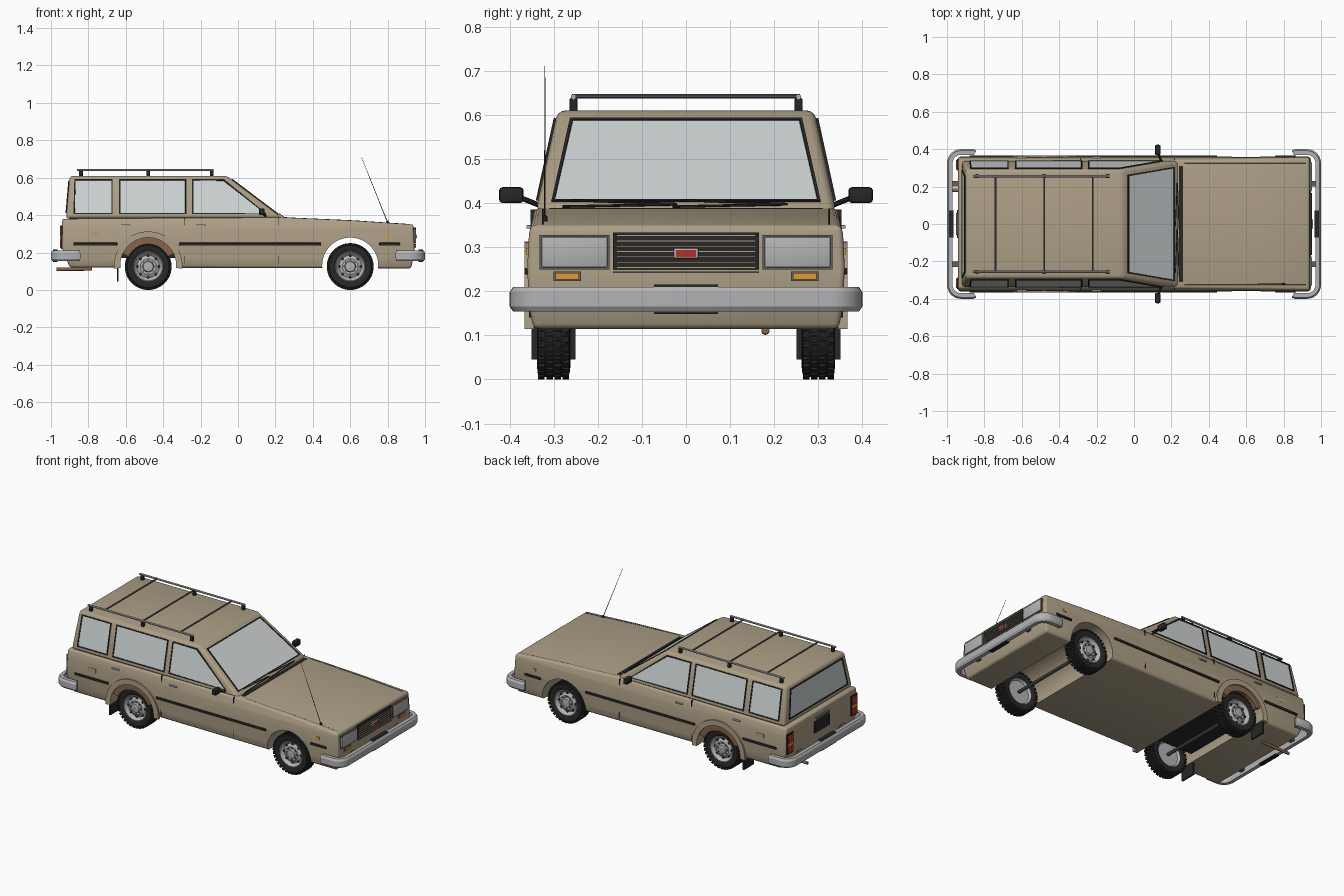
import bpy, bmesh, math
from mathutils import Vector, Matrix

if "Cube" in bpy.data.objects:
    bpy.data.objects.remove(bpy.data.objects["Cube"])

def mat(name, *c):
    m = bpy.data.materials.new(name); m.diffuse_color = (*c, 1); return m

PAINT = mat("beige_paint", .42, .35, .24)
BLACK = mat("black_trim", .02, .02, .02)
GLASS = mat("glass", .62, .66, .66)
CHROME = mat("chrome", .45, .45, .46)
DARK = mat("dark_metal", .12, .12, .12)
AMBER = mat("amber", .75, .32, .03)
RED = mat("red_lens", .45, .03, .02)
RUST = mat("rust", .24, .13, .07)

def finish(bm, name, mats, bevel=0, seg=2):
    bmesh.ops.recalc_face_normals(bm, faces=bm.faces[:])
    me = bpy.data.meshes.new(name); bm.to_mesh(me); bm.free()
    ob = bpy.data.objects.new(name, me); bpy.context.collection.objects.link(ob)
    for m in (mats if isinstance(mats, (list, tuple)) else [mats]):
        me.materials.append(m)
    if bevel:
        b = ob.modifiers.new("bevel", 'BEVEL')
        b.width, b.segments, b.limit_method, b.angle_limit = bevel, seg, 'ANGLE', math.radians(30)
    return ob

def box(name, x, y, z, m, bevel=0):
    bm = bmesh.new()
    c = [(a[0] + a[1]) / 2 for a in (x, y, z)]
    s = [abs(a[1] - a[0]) for a in (x, y, z)]
    bmesh.ops.create_cube(bm, size=1, matrix=Matrix.Translation(c) @ Matrix.Diagonal((*s, 1)))
    return finish(bm, name, m, bevel)

def rod(name, p, q, r, m, n=10, r2=None):
    p, q = Vector(p), Vector(q)
    bm = bmesh.new()
    M = Matrix.Translation((p + q) / 2) @ (q - p).to_track_quat('Z', 'Y').to_matrix().to_4x4()
    bmesh.ops.create_cone(bm, cap_ends=True, segments=n, radius1=r, radius2=r2 or r, depth=(q - p).length, matrix=M)
    return finish(bm, name, m)

def prism(name, pts, y0, y1, m):
    bm = bmesh.new()
    f = bm.faces.new([bm.verts.new((x, y0, z)) for x, z in pts])
    e = bmesh.ops.extrude_face_region(bm, geom=[f])['geom']
    bmesh.ops.translate(bm, verts=[v for v in e if isinstance(v, bmesh.types.BMVert)], vec=(0, y1 - y0, 0))
    return finish(bm, name, m)

def window(name, pts):
    """Glass pane with black rubber frame."""
    bm = bmesh.new()
    f = bm.faces.new([bm.verts.new(p) for p in pts]); f.normal_update()
    if f.normal.dot(f.calc_center_median() - Vector((-.35, 0, .45))) < 0: f.normal_flip()
    n = f.normal.copy()
    bmesh.ops.translate(bm, verts=f.verts[:], vec=n * -.004)
    e = bmesh.ops.extrude_face_region(bm, geom=[f])['geom']
    bmesh.ops.translate(bm, verts=[v for v in e if isinstance(v, bmesh.types.BMVert)], vec=n * .009)
    top = [g for g in e if isinstance(g, bmesh.types.BMFace)]
    bmesh.ops.inset_region(bm, faces=top, thickness=.009, depth=0)
    bmesh.ops.inset_region(bm, faces=top, thickness=.001, depth=-.003)
    top[0].material_index = 1
    return finish(bm, name, [BLACK, GLASS])

def lathe(bm, prof, c, n=40):
    rings = [[bm.verts.new((c[0] + r * math.cos(t), c[1] + y, c[2] + r * math.sin(t)))
              for t in (2 * math.pi * i / n for i in range(n))] for r, y in prof]
    for a, b in zip(rings, rings[1:]):
        for i in range(n):
            bm.faces.new((a[i], a[(i + 1) % n], b[(i + 1) % n], b[i]))
    return rings

def arch(name, cx, cz, r0, r1, y0, y1, m, a0=0, a1=180):
    t = [math.radians(a0 + (a1 - a0) * i / 20) for i in range(21)]
    pts = [(cx + r1 * math.cos(a), cz + r1 * math.sin(a)) for a in t]
    pts += [(cx + r0 * math.cos(a), cz + r0 * math.sin(a)) for a in reversed(t)]
    return prism(name, pts, y0, y1, m)

# lower body: side profile, widened slightly at mid height, wheel arches cut through
body = prism("lower_body", [(-.94, .38), (.24, .388), (.6, .372), (.938, .35), (.945, .2), (.925, .115),
                            (-.9, .12), (-.94, .22)], -1, 1, PAINT)
LEV = [(.11, .345), (.16, .355), (.25, .36), (.33, .356), (.39, .343)]
def half(z):
    for (a, p), (b, q) in zip(LEV, LEV[1:]):
        if z <= b: return p + (q - p) * (z - a) / (b - a)
bm = bmesh.new(); bm.from_mesh(body.data)
for z in (.16, .25, .33):
    bmesh.ops.bisect_plane(bm, geom=bm.verts[:] + bm.edges[:] + bm.faces[:], plane_co=(0, 0, z), plane_no=(0, 0, 1))
for v in bm.verts: v.co.y = math.copysign(half(v.co.z), v.co.y)
bm.to_mesh(body.data); bm.free()
bv = body.modifiers.new("bevel", 'BEVEL')
bv.width, bv.segments, bv.limit_method, bv.angle_limit = .012, 3, 'ANGLE', math.radians(35)
cutters = []
WX = (.6, -.48)
for x in WX:
    c = rod("arch_cutter", (x, -.5, .13), (x, .5, .13), .15, BLACK, 48)
    c.hide_render = True; cutters.append(c)
    b = body.modifiers.new("arch", 'BOOLEAN'); b.object, b.operation, b.solver = c, 'DIFFERENCE', 'EXACT'

# cabin with sloping sides
def cy(z): return .341 - .05 * (z - .38) / .23
bm = bmesh.new()
vs = [bm.verts.new((x, s * cy(z), z)) for x, z in ((.245, .38), (-.06, .61), (-.9, .61), (-.92, .38)) for s in (-1, 1)]
for f in ((0, 1, 3, 2), (2, 3, 5, 4), (4, 5, 7, 6), (6, 7, 1, 0), (0, 2, 4, 6), (1, 3, 5, 7)):
    bm.faces.new([vs[i] for i in f])
finish(bm, "cabin", PAINT, .018, 3)

# windows
def wx(z): return .245 - .305 * (z - .38) / .23
def rx(z): return -.92 + .02 * (z - .38) / .23
window("windshield", [(wx(z), y, z) for y, z in ((-.305, .402), (.305, .402), (.263, .59), (-.263, .59))])
window("rear_window", [(rx(z), y, z) for y, z in ((-.29, .41), (.29, .41), (.258, .585), (-.258, .585))])
for s in (-1, 1):
    for nm, pts in (("cargo", [(-.88, .405), (-.67, .405), (-.67, .592), (-.875, .592)]),
                    ("rear_door", [(-.635, .405), (-.275, .405), (-.275, .592), (-.635, .592)]),
                    ("front_door", [(-.245, .405), (.155, .405), (-.075, .592), (-.245, .592)])):
        window(nm + "_window", [(x, s * cy(z), z) for x, z in pts])

# wheels: treaded tyre, dished rim, holes and hub
for x in WX:
    for s in (-1, 1):
        c = (x, s * .3, .125)
        bm = bmesh.new()
        lathe(bm, [(.078, -.03), (.095, -.038), (.112, -.036), (.119, -.028), (.119, .028), (.112, .036),
                   (.095, .038), (.078, .03), (.078, -.03)], c)
        for row in range(4):
            for i in range(34):
                M = Matrix.Translation(c) @ Matrix.Rotation((i + row % 2 / 2) * 2 * math.pi / 34, 4, 'Y')
                M = M @ Matrix.Translation((.12, (row - 1.5) * .0185, 0)) @ Matrix.Diagonal((.01, .015, .015, 1))
                bmesh.ops.create_cube(bm, size=1, matrix=M)
        finish(bm, "tyre", BLACK)
        bm = bmesh.new()
        lathe(bm, [(.001, -s * .02), (.07, -s * .02), (.078, -s * .032), (.08, -s * .032), (.08, s * .033), (.076, s * .034),
                   (.07, s * .022), (.06, s * .014), (.042, s * .024), (.03, s * .022), (.026, s * .034), (.001, s * .036)], c)
        finish(bm, "rim", CHROME)
        for i in range(8):
            a = i * math.pi / 4
            px, pz = x + .056 * math.cos(a), .125 + .056 * math.sin(a)
            rod("rim_hole", (px, s * .314, pz), (px, s * .319, pz), .008, BLACK)
            px, pz = x + .036 * math.cos(a), .125 + .036 * math.sin(a)
            rod("wheel_nut", (px, s * .32, pz), (px, s * .329, pz), .004, DARK, 6)
    rod("axle", (x, -.29, .125), (x, .29, .125), .01, DARK)

# bumpers swept round the ends
SEC = [(.015, .016), (.007, .028), (-.015, .028), (-.015, -.028), (.007, -.028), (.015, -.016)]
for e, nm in ((1, "front"), (-1, "rear")):
    side = [(.85, .38), (.86, .385)] + [(.925 + .06 * math.sin(a), .325 + .06 * math.cos(a))
                                      for a in (math.pi / 2 * i / 8 for i in range(9))]
    path = [Vector((x, -y)) for x, y in side] + [Vector(p) for p in reversed(side)]
    bm, rings = bmesh.new(), []
    for i, p in enumerate(path):
        t = (path[min(i + 1, len(path) - 1)] - path[max(i - 1, 0)]).normalized()
        rings.append([bm.verts.new((e * (p.x + t.y * o), p.y - t.x * o, .182 + z)) for o, z in SEC])
    for a, b in zip(rings, rings[1:]):
        for i in range(6): bm.faces.new((a[i], a[(i + 1) % 6], b[(i + 1) % 6], b[i]))
    bm.faces.new(rings[0]); bm.faces.new(rings[-1])
    finish(bm, nm + "_bumper", CHROME)
    for s in (-1, 1):
        box("bumper_bracket", (e * .92, e * .975), (s * .2, s * .23), (.17, .195), DARK)
    for z in (.153, .211):
        box("bumper_pad", (e * .965, e * .99), (-.073, .073), (z - .004, z + .004), BLACK)

# front face: grille, headlamps, indicators
box("grille_panel", (.935, .946), (-.165, .165), (.248, .332), BLACK)
for i in range(7):
    z = .254 + i * .012
    box("grille_slat", (.94, .951), (-.158, .158), (z - .002, z + .002), PAINT)
box("grille_lower_trim", (.94, .951), (-.165, .165), (.241, .245), DARK)
box("grille_upper_trim", (.935, .952), (-.165, .165), (.328, .333), BLACK)
box("grille_badge", (.945, .955), (-.028, .028), (.274, .298), CHROME, .003)
box("badge_inlay", (.95, .957), (-.023, .023), (.278, .294), RED)
for s in (-1, 1):
    box("headlamp_frame", (.93, .949), (s * .173, s * .332), (.249, .328), DARK)
    box("headlamp_lens", (.93, .953), (s * .178, s * .328), (.254, .323), CHROME, .004)
    box("front_indicator_frame", (.93, .949), (s * .238, s * .3), (.223, .245), DARK)
    box("front_indicator", (.93, .953), (s * .242, s * .296), (.227, .241), AMBER)
# rear face: lamps, plate recess
    for nm, z0, z1, m in (("tail", .285, .335, RED), ("turn", .265, .283, AMBER), ("brake", .225, .263, RED)):
        box(nm + "_lamp", (-.952, -.93), (s * .292, s * .342), (z0, z1), m, .003)
    box("tail_lamp_frame", (-.947, -.925), (s * .286, s * .347), (.218, .342), BLACK)
box("plate_recess", (-.947, -.93), (-.075, .075), (.25, .32), BLACK)
box("tailgate_handle", (-.953, -.93), (-.06, .06), (.335, .345), DARK)
rod("exhaust_pipe", (-.97, .18, .11), (-.78, .18, .112), .009, RUST, 14)

# side details
for s in (-1, 1):
    for x0, x1 in ((-.88, -.645), (-.315, .445), (.755, .865)):
        box("side_trim", (x0, x1), (s * .35, s * .366), (.238, .253), BLACK, .003)
    for x in (-.6, -.2):
        box("door_handle", (x - .025, x + .025), (s * .345, s * .362), (.342, .35), CHROME, .002)
    for x in (.215, -.285):
        for z0, z1 in ((.14, .238), (.253, .385)):
            zm = (half(z0) + half(z1)) / 2
            box("door_seam", (x - .0015, x + .0015), (s * .33, s * (zm + .001)), (z0, z1), BLACK)
    box("side_marker", (.79, .815), (s * .345, s * .362), (.283, .298), AMBER)
    box("fuel_flap" if s < 0 else "vent_flap", (-.79, -.735), (s * .345, s * .359), (.285, .31), PAINT)
    arch("rear_arch_flare", -.48, .13, .15, .183, s * .345, s * .366, PAINT, -5, 185)
    arch("rusted_arch_liner", -.48, .13, .115, .151, s * .335, s * .357, RUST, 25, 155)
    box("mud_flap", (-.648, -.638), (s * .25, s * .35), (.045, .19), BLACK)
    # mirror
    rod("mirror_arm", (.15, s * .325, .392), (.13, s * .375, .412), .006, BLACK)
    box("mirror_housing", (.112, .142), (s * .368, s * .424), (.4, .436), BLACK, .008)
    # roof rack rail and posts
    rod("rack_rail", (-.86, s * .255, .641), (-.13, s * .255, .641), .006, CHROME)
    for x in (-.84, -.48, -.14):
        box("rack_post", (x - .01, x + .01), (s * .246, s * .264), (.602, .638), BLACK, .003)
for x in (-.74, -.48, -.22):
    rod("rack_crossbar", (x, -.258, .642), (x, .258, .642), .005, DARK)
box("rear_wheel_well_box", (-.625, -.335), (-.25, .25), (.17, .29), BLACK)

# wipers, cowl, hood seams, aerial
for y in (-.28, -.03):
    rod("wiper_arm", (wx(.392) + .012, y, .392), (wx(.397) + .01, y + .25, .397), .003, BLACK, 6)
    rod("wiper_blade", (wx(.405) + .01, y + .02, .406), (wx(.398) + .01, y + .26, .398), .0025, BLACK, 6)
box("cowl_vent", (.24, .262), (-.31, .31), (.37, .389), BLACK)
for s in (-1, 1):
    rod("hood_seam", (.27, s * .325, .3855), (.6, s * .325, .371), .002, BLACK, 6)
    rod("hood_seam", (.6, s * .325, .371), (.92, s * .325, .3503), .002, BLACK, 6)
rod("aerial_base", (.805, -.32, .35), (.797, -.32, .37), .006, BLACK)
rod("aerial", (.8, -.32, .36), (.66, -.32, .71), .002, BLACK, 6, .001)

# bake modifiers, drop cutters, smooth by angle
bpy.ops.object.select_all(action='SELECT')
bpy.context.view_layer.objects.active = body
bpy.ops.object.convert(target='MESH')
for c in cutters: bpy.data.objects.remove(c)
bpy.ops.object.select_all(action='SELECT')
bpy.context.view_layer.objects.active = body
bpy.ops.object.shade_smooth_by_angle(angle=math.radians(32))

for m in bpy.data.materials:
    if m.users and not m.is_grease_pencil:
        m.use_nodes = True
        m.node_tree.nodes["Principled BSDF"].inputs["Base Color"].default_value = m.diffuse_color
